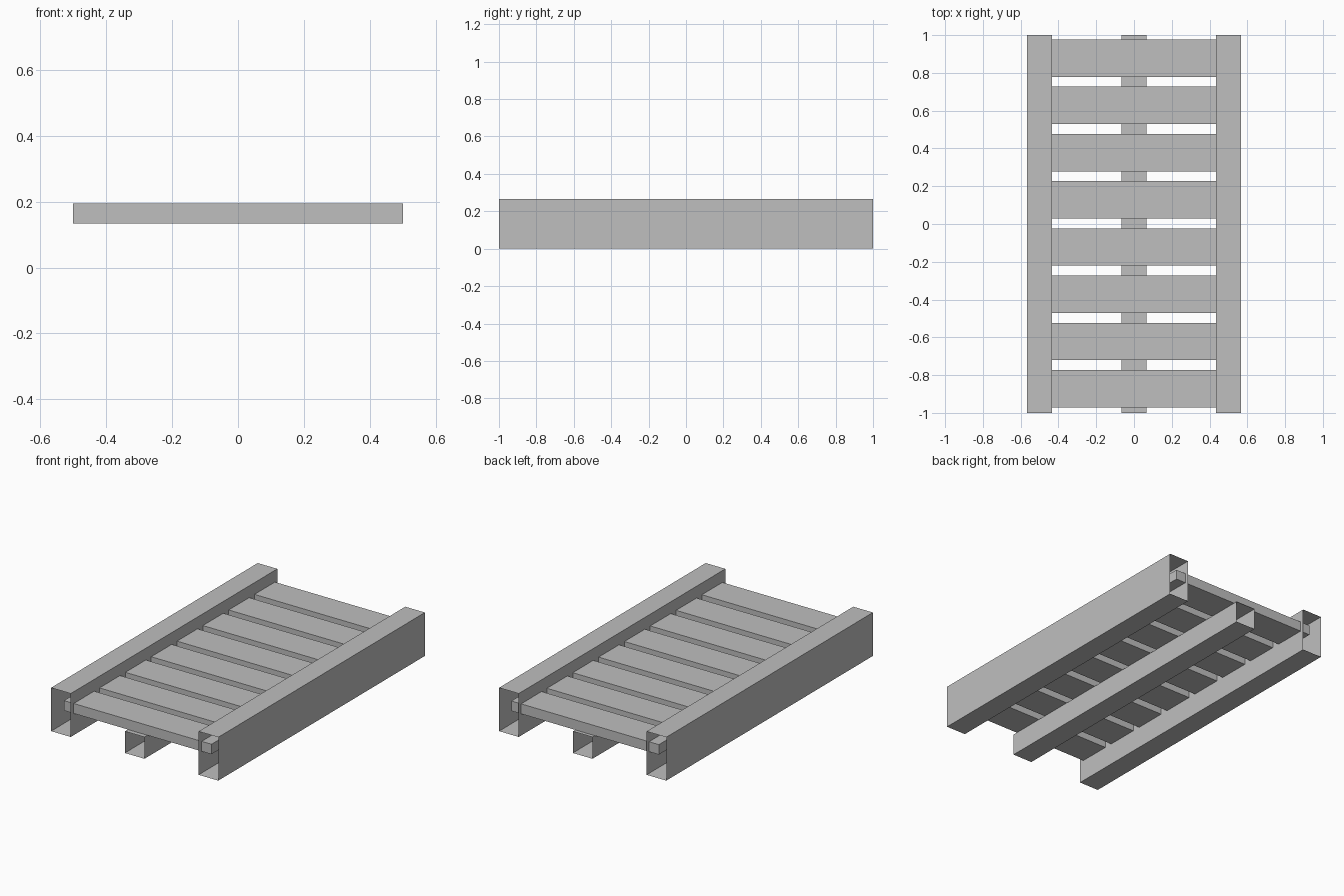
import bpy
import bmesh
from mathutils import Vector

default_cube = bpy.data.objects.get("Cube")
if default_cube:
    bpy.data.objects.remove(default_cube, do_unlink=True)

# Single plain grey material
grey = bpy.data.materials.new("plain_grey")
grey.use_nodes = True
colour = (0.52, 0.52, 0.52, 1)
grey.diffuse_color = colour
grey.node_tree.nodes["Principled BSDF"].inputs["Base Color"].default_value = colour


def make_box(name, size, centre, open_ends=False):
    """Box from its size and centre; open_ends drops the two y faces."""
    bm = bmesh.new()
    bmesh.ops.create_cube(bm, size=1)
    bmesh.ops.scale(bm, vec=Vector(size), verts=bm.verts)
    if open_ends:
        ends = [f for f in bm.faces if abs(f.normal.y) > 0.5]
        bmesh.ops.delete(bm, geom=ends, context="FACES_ONLY")
    mesh = bpy.data.meshes.new(name)
    bm.to_mesh(mesh)
    bm.free()
    mesh.materials.append(grey)
    obj = bpy.data.objects.new(name, mesh)
    obj.location = centre
    bpy.context.collection.objects.link(obj)
    return obj


BEAM = 0.133           # width of every beam, and height of the middle one
RAIL_HEIGHT = 2 * BEAM
SLAT_HEIGHT = 0.061
SLATS = 8
PITCH = 0.25

# Hollow side rails, open at both ends
for side, x in (("left", 0.5), ("right", -0.5)):
    make_box(side + "_rail", (BEAM, 2, RAIL_HEIGHT), (x, 0, RAIL_HEIGHT / 2), True)

# Hollow middle beam under the slats
make_box("middle_beam", (BEAM, 2, BEAM), (0, 0, BEAM / 2), True)

# Solid slats resting on the middle beam and reaching into the rails
for i in range(SLATS):
    y = (i - (SLATS - 1) / 2) * PITCH + 0.003
    make_box(f"slat_{i + 1}", (1, 0.198, SLAT_HEIGHT), (0, y, BEAM + SLAT_HEIGHT / 2))
